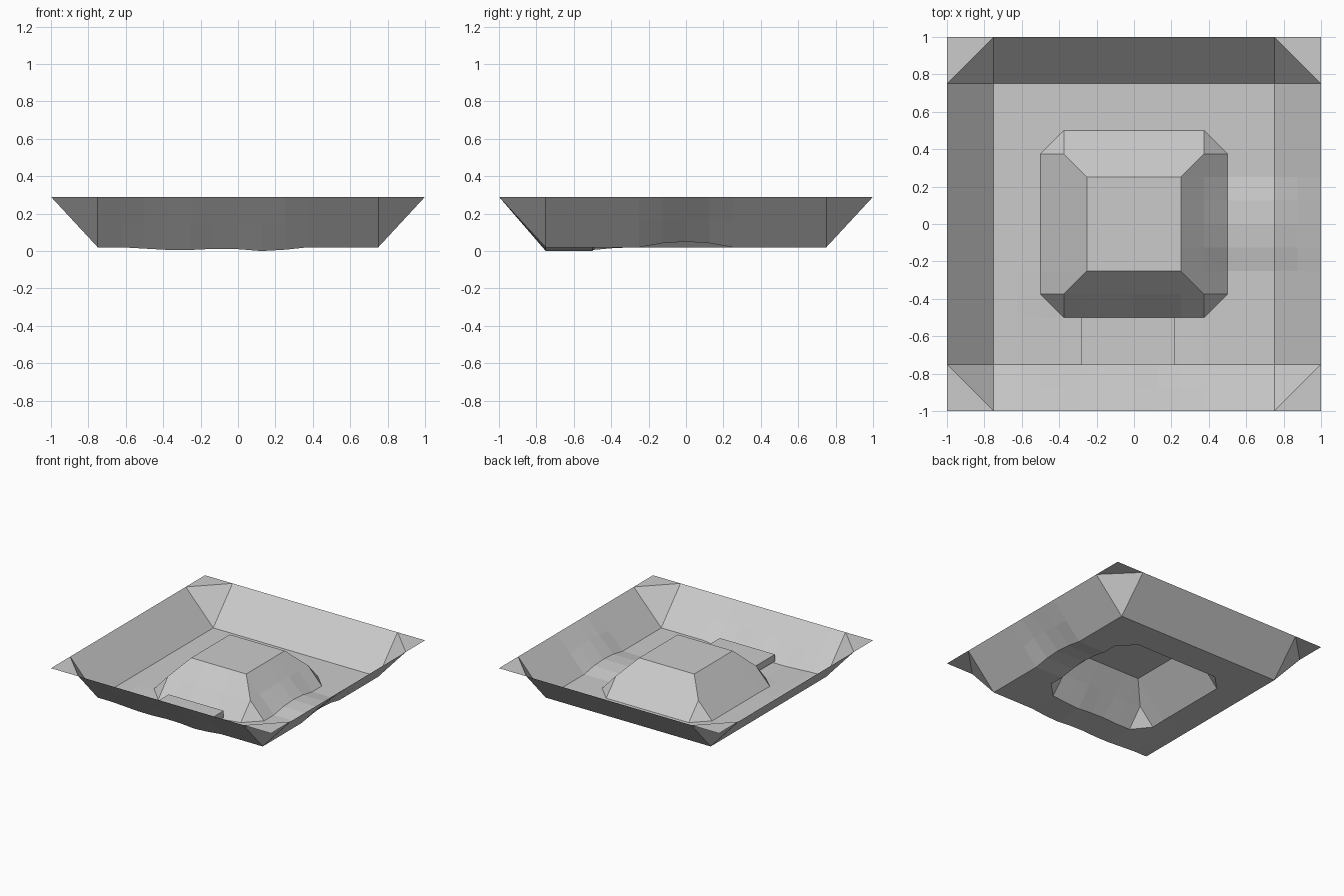
import bpy, bmesh

if "Cube" in bpy.data.objects:
    bpy.data.objects.remove(bpy.data.objects["Cube"])

RIM, FLOOR = 0.29, 0.02
STEP = 0.125


def lerp(profile, t):
    """Piecewise linear lookup in a list of (position, value) points."""
    for (a, va), (b, vb) in zip(profile, profile[1:]):
        if t <= b:
            return va + (vb - va) * (t - a) / (b - a)
    return profile[-1][1]


def clamp(v):
    return max(0.0, min(1.0, v))


# worn dips along the front, and a low hump on the right side
DIPS = [(-1, 0), (-0.625, 0), (-0.375, .014), (-0.25, .014), (-0.125, .008),
        (0, .01), (0.125, .02), (0.25, .013), (0.375, 0), (1, 0)]
HUMP = [(-1, 0), (-0.25, 0), (-0.125, .022), (0, .03), (0.125, .022), (0.25, 0), (1, 0)]


def height(x, y):
    ax, ay = abs(x), abs(y)
    base = FLOOR - lerp(DIPS, x) * clamp((-0.25 - y) / 0.25)
    base += lerp(HUMP, y) * clamp((x - 0.25) / 0.25)
    hill = 1 - max(clamp((ax - 0.25) / 0.25), clamp((ay - 0.25) / 0.25))
    bank = min(1, clamp((ax - 0.75) / 0.25) + clamp((ay - 0.75) / 0.25))
    return base + (RIM - base) * max(hill, bank)


# Terrain tile: raised rim, sunken floor, flat-topped hill
bm = bmesh.new()
bmesh.ops.create_grid(bm, x_segments=16, y_segments=16, size=1)
for v in bm.verts:
    v.co.z = height(v.co.x, v.co.y)

# Crease the bent corner cells along or across the diagonal
for f in list(bm.faces):
    c = f.calc_center_median()
    ax, ay = abs(c.x), abs(c.y)
    across = (ax > 0.75 and ay > 0.75) or (0.375 < ax < 0.5 and 0.375 < ay < 0.5)
    along = 0.25 < ax < 0.375 and 0.25 < ay < 0.375
    if across or along:
        vs = sorted(f.verts, key=lambda v: abs(v.co.x) + abs(v.co.y))
        pair = vs[1:3] if across else (vs[0], vs[3])
        bmesh.ops.connect_verts(bm, verts=list(pair))

mesh = bpy.data.meshes.new("terrain_tile")
bm.to_mesh(mesh)
bm.free()
bpy.context.collection.objects.link(bpy.data.objects.new("terrain_tile", mesh))

# Low step slab in front of the hill
bpy.ops.mesh.primitive_cube_add(size=1, location=(-0.03, -0.6275, 0.048))
slab = bpy.context.object
slab.name = "step_slab"
slab.scale = (0.5, 0.255, 0.056)
